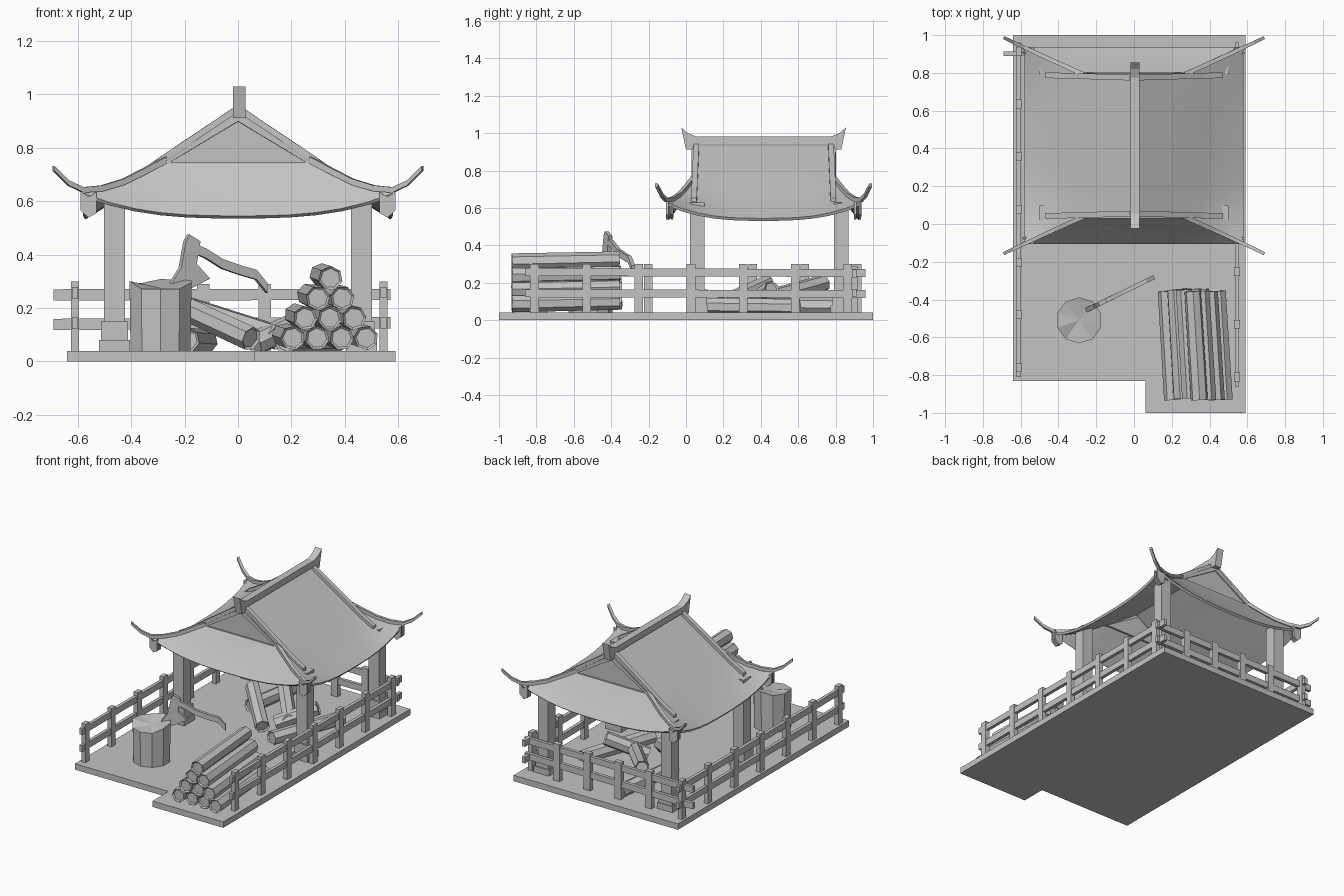
import bpy, bmesh, math, random
from mathutils import Vector, Matrix

if "Cube" in bpy.data.objects:
    bpy.data.objects.remove(bpy.data.objects["Cube"])
random.seed(4)

grey = bpy.data.materials.new("plain_grey")
grey.use_nodes = True
grey.diffuse_color = (0.55, 0.55, 0.55, 1)
grey.node_tree.nodes["Principled BSDF"].inputs["Base Color"].default_value = (0.55, 0.55, 0.55, 1)


def finish(name, bm, recalc=True):
    if recalc:
        bmesh.ops.recalc_face_normals(bm, faces=bm.faces)
    mesh = bpy.data.meshes.new(name)
    bm.to_mesh(mesh)
    bm.free()
    mesh.materials.append(grey)
    ob = bpy.data.objects.new(name, mesh)
    bpy.context.collection.objects.link(ob)
    return ob


def box(name, x0, x1, y0, y1, z0, z1, tilt=0):
    bm = bmesh.new()
    bmesh.ops.create_cube(bm, size=1)
    mid = Vector((x0 + x1, y0 + y1, z0 + z1)) / 2
    m = (Matrix.Translation(mid) @ Matrix.Rotation(tilt, 4, 'Y' if x1 - x0 > y1 - y0 else 'X')
         @ Matrix.Diagonal((x1 - x0, y1 - y0, z1 - z0, 1)))
    bm.transform(m)
    return finish(name, bm)


def slab(name, outline, depth, matrix):
    """Closed 2D outline, extruded evenly to both sides of its plane."""
    bm = bmesh.new()
    face = bm.faces.new([bm.verts.new((a, b, -depth / 2)) for a, b in outline])
    ext = bmesh.ops.extrude_face_region(bm, geom=[face])
    top = [v for v in ext["geom"] if isinstance(v, bmesh.types.BMVert)]
    bmesh.ops.translate(bm, verts=top, vec=(0, 0, depth))
    bm.transform(matrix)
    return finish(name, bm)


def beam(name, path, width, height, end=1.0):
    """Rectangular section carried along a path, narrowing to the given end scale."""
    bm = bmesh.new()
    pts = [Vector(p) for p in path]
    run = pts[-1] - pts[0]
    side = Vector((-run.y, run.x, 0)).normalized()
    rings = []
    for i, p in enumerate(pts):
        k = 1 + (end - 1) * i / (len(pts) - 1)
        s, up = side * width / 2 * k, Vector((0, 0, height / 2 * k))
        rings.append([bm.verts.new(p + d) for d in (s + up, up - s, -s - up, s - up)])
    for a, b in zip(rings, rings[1:]):
        for j in range(4):
            bm.faces.new((a[j], a[j - 1], b[j - 1], b[j]))
    bm.faces.new(rings[0])
    bm.faces.new(rings[-1])
    return finish(name, bm)


def log(name, a, b, r):
    """Seven-sided log with hollowed ends."""
    a, b = Vector(a), Vector(b)
    bm = bmesh.new()
    bmesh.ops.create_cone(bm, cap_ends=True, segments=7, radius1=r, radius2=r * 0.96,
                          depth=(b - a).length)
    caps = [f for f in bm.faces if len(f.verts) == 7]
    bmesh.ops.inset_individual(bm, faces=caps, thickness=r * 0.2, depth=-0.008)
    spin = Matrix.Rotation(random.uniform(0, 1), 4, 'Z')
    turn = (b - a).to_track_quat('Z', 'Y').to_matrix().to_4x4()
    bm.transform(Matrix.Translation((a + b) / 2) @ turn @ spin)
    return finish(name, bm)


# Floor with its front step
slab("floor", [(-.64, -.83), (.06, -.83), (.06, -1), (.59, -1), (.59, 1), (-.64, 1)],
     0.04, Matrix.Translation((0, 0, 0.02)))

# Pillars and stepped footings
CY = 0.415
for sx in (-1, 1):
    for y in (0.06, 0.83):
        x = sx * 0.462
        for part, r, top in (("pillar", .039, .63), ("footing", .05, .15), ("plinth", .058, .08)):
            box(part, x - r, x + r, y - r, y + r, .04, top)

# Roof shell: (half width, half length, middle height, corner height) per row
ROWS = [(0, .385, .935, .935), (.145, .385, .838, .838), (.29, .385, .742, .742),
        (.36, .418, .69, .70), (.43, .45, .64, .665), (.51, .487, .588, .64),
        (.58, .52, .545, .63)]
N = 12
bm = bmesh.new()


def row_point(row, t, on_side, sign):
    hx, hy, zm, zc = row
    z = zm + (zc - zm) * abs(t) ** 2.8
    return (sign * hx, CY + t * hy, z) if on_side else (t * hx, CY + sign * hy, z)


for on_side, rows in ((True, ROWS), (False, ROWS[2:])):
    for sign in (-1, 1):
        grid = [[bm.verts.new(row_point(r, 2 * i / N - 1, on_side, sign)) for i in range(N + 1)]
                for r in rows]
        for g, h in zip(grid, grid[1:]):
            for i in range(N):
                bm.faces.new((g[i], g[i + 1], h[i + 1], h[i]))
bmesh.ops.remove_doubles(bm, verts=bm.verts, dist=0.0005)
bmesh.ops.recalc_face_normals(bm, faces=bm.faces)
if sum(f.normal.z for f in bm.faces) < 0:
    bmesh.ops.reverse_faces(bm, faces=bm.faces)
roof = finish("roof", bm, recalc=False)
mod = roof.modifiers.new("thickness", 'SOLIDIFY')
mod.thickness, mod.offset = 0.016, -1
bpy.context.view_layer.objects.active = roof
roof.select_set(True)
bpy.ops.object.modifier_apply(modifier=mod.name)
bpy.ops.object.shade_smooth_by_angle(angle=math.radians(25))
roof.select_set(False)

# Gables with a sunken triangle
for sign in (-1, 1):
    bm = bmesh.new()
    y = CY + sign * 0.386
    tri = bm.faces.new([bm.verts.new(p) for p in
                        ((sign * .28, y, .738), (-sign * .28, y, .738), (0, y, .926))])
    tri.normal_update()
    bmesh.ops.inset_individual(bm, faces=[tri], thickness=.027, depth=0)
    bmesh.ops.inset_individual(bm, faces=[tri], thickness=.001, depth=-.008)
    finish("gable", bm, recalc=False)

# Ridge beam with upturned ends
half = [(.365, .94), (.385, .912), (.415, .912), (.44, 1.03), (.405, 1.0), (.36, .982)]
upright = Matrix(((0, 0, 1, .005), (1, 0, 0, CY), (0, 1, 0, 0), (0, 0, 0, 1)))
slab("ridge_beam", half + [(-a, b) for a, b in reversed(half)], 0.048, upright)

# Gable ribs, curled hip ribs and corner pendants
for sx in (-1, 1):
    for sy in (-1, 1):
        def at(x, d, z):
            return (sx * x, CY + sy * d, z)
        beam("gable_rib", [at(.02, .36, .935), at(.29, .368, .754), at(.37, .37, .697),
                           at(.47, .373, .64)], .03, .026)
        beam("hip_rib", [at(.27, .378, .755), at(.36, .418, .707), at(.43, .45, .672),
                         at(.51, .487, .648), at(.58, .52, .642), at(.635, .545, .668),
                         at(.69, .572, .722)], .024, .026, .7)
        for d in (.49, .515):
            beam("corner_pendant", [at(.53, d, .595), at(.56, d, .575), at(.59, d, .60)],
                 .014, .08, .85)

# Fences: side rails run along the floor, back rails cross behind
for x, start, first in ((.545, -.86, -.81), (-.61, -.81, -.76)):
    for z in (.142, .255):
        box("side_rail", x - .011, x + .011, start, .96, z - .021, z + .021,
            random.uniform(-.004, .004))
    for i in range(7):
        y = first + i * 0.279
        box("side_post", x - .015, x + .015, y - .023, y + .023, .035, .30)
for z in (.142, .25):
    box("back_rail", -.69, .57, .89, .912, z - .021, z + .021, random.uniform(-.006, .006))
for x in (-.36, -.13, .10, .33):
    box("back_post", x - .024, x + .024, .885, .917, .035, .29)

# Chopping stump with a split, uneven top
bm = bmesh.new()
bmesh.ops.create_cone(bm, cap_ends=True, cap_tris=True, segments=10,
                      radius1=.118, radius2=.122, depth=.27)
bm.transform(Matrix.Translation((-.29, -.51, .17)))
for v in bm.verts:
    if v.co.z > .2:
        near = (v.co.xy - Vector((-.29, -.51))).length < .01
        front = v.co.y < -.60
        v.co.z = .275 if near else (.272 if front else .298 + random.uniform(-.008, .012))
finish("chopping_stump", bm)

# Axe stuck in the stump
ANGLE = math.radians(26)
frame = (Matrix.Translation((-.24, -.45, 0)) @ Matrix.Rotation(ANGLE, 4, 'Z')
         @ Matrix.Rotation(math.pi / 2, 4, 'X'))
slab("axe_head", [(-.03, .27), (.06, .27), (.145, .31), (.09, .365), (.105, .45), (.06, .475),
                  (.045, .45), (.025, .35)], .024, frame)
handle = [(.05, .435), (.13, .405), (.2, .365), (.28, .34), (.34, .325), (.385, .275)]
beam("axe_handle", [frame @ Vector((a, b, 0)) for a, b in handle], .022, .036)

# Stacked log pile
for level in range(4):
    for i in range(4 - level):
        x = .2 + i * .0915 + level * .047
        z = .088 + level * .0745
        slip = random.uniform(-.008, .008)
        log("stacked_log", (x + .005, -.925 + slip, z), (x - .03, -.35 + slip, z + .012), .046)

# Loose logs tumbled under the roof
for a, b in (((.05, .19, .085), (-.2, .44, .2)),
             ((.15, .34, .09), (-.19, .74, .2)),
             ((.18, .10, .075), (.36, .60, .07)),
             ((-.19, .40, .08), (-.12, .88, .075)),
             ((.06, .32, .065), (.28, .46, .17))):
    log("loose_log", a, b, .047)
